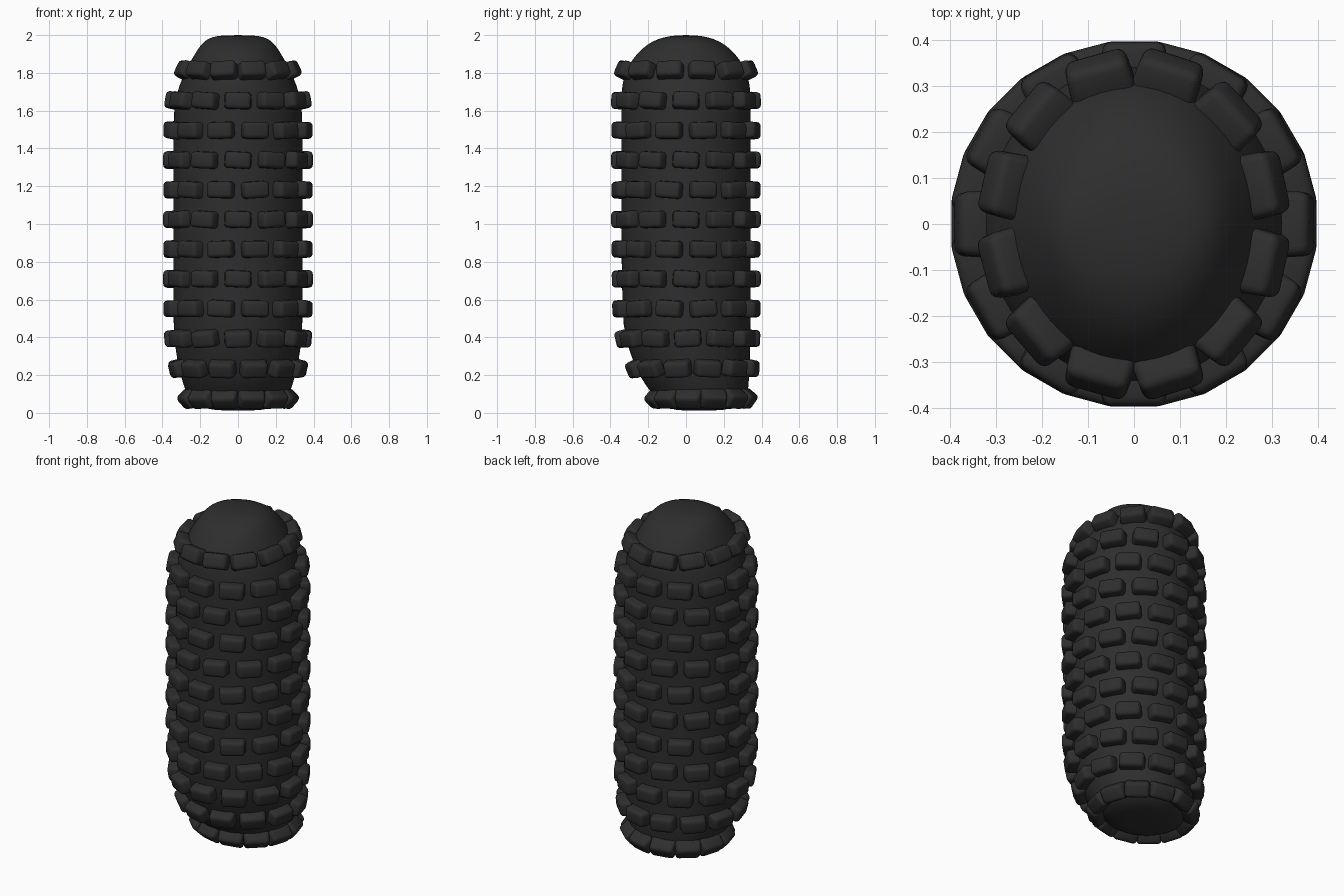
import bpy, bmesh, math, random
from mathutils import Matrix, Vector

random.seed(4)
if "Cube" in bpy.data.objects:
    bpy.data.objects.remove(bpy.data.objects["Cube"], do_unlink=True)

rubber = bpy.data.materials.new("black_rubber")
rubber.use_nodes = True
colour = (0.027, 0.027, 0.027, 1)
rubber.diffuse_color = colour
rubber.node_tree.nodes["Principled BSDF"].inputs["Base Color"].default_value = colour

# Body profile: height, half width, front depth, back depth
PROFILE = [
    (0.012, 0.08, 0.03, 0.16), (0.02, 0.17, 0.08, 0.24), (0.05, 0.24, 0.13, 0.30),
    (0.10, 0.275, 0.18, 0.33), (0.18, 0.30, 0.24, 0.335), (0.28, 0.325, 0.285, 0.34),
    (0.40, 0.34, 0.325, 0.342), (0.52, 0.345, 0.34, 0.345), (1.0, 0.345, 0.345, 0.345),
    (1.56, 0.345, 0.345, 0.345), (1.66, 0.335, 0.345, 0.345), (1.74, 0.31, 0.34, 0.34),
    (1.81, 0.28, 0.322, 0.322), (1.87, 0.247, 0.287, 0.287), (1.93, 0.212, 0.235, 0.235),
    (1.97, 0.178, 0.175, 0.175), (1.99, 0.14, 0.115, 0.115), (2.0, 0.08, 0.05, 0.05),
]
SEGMENTS = 32


def surface(z, angle):
    """Point on the body at a height and an angle around it."""
    for low, high in zip(PROFILE, PROFILE[1:]):
        if z <= high[0]:
            break
    t = (z - low[0]) / (high[0] - low[0])
    rx, front, back = [a + (b - a) * t for a, b in zip(low[1:], high[1:])]
    mid, ry = (back - front) / 2, (back + front) / 2
    return Vector((rx * math.cos(angle), mid + ry * math.sin(angle), z))


def finish(name, bm):
    bmesh.ops.recalc_face_normals(bm, faces=bm.faces)
    mesh = bpy.data.meshes.new(name)
    bm.to_mesh(mesh)
    bm.free()
    mesh.materials.append(rubber)
    for face in mesh.polygons:
        face.use_smooth = True
    obj = bpy.data.objects.new(name, mesh)
    bpy.context.collection.objects.link(obj)
    return obj


# Smooth domed body, lofted through the profile
bm = bmesh.new()
rings = [[bm.verts.new(surface(row[0], math.tau * i / SEGMENTS)) for i in range(SEGMENTS)]
         for row in PROFILE]
for lower, upper in zip(rings, rings[1:]):
    for i in range(SEGMENTS):
        j = (i + 1) % SEGMENTS
        bm.faces.new((lower[i], lower[j], upper[j], upper[i]))
bm.faces.new(rings[0])
bm.faces.new(rings[-1])
body = finish("body", bm)
smooth = body.modifiers.new("smooth", "SUBSURF")
smooth.levels = smooth.render_levels = 1


def stud_frame(z, angle):
    """Place a stud on the body, facing along the surface normal."""
    point = surface(z, angle)
    side = (surface(z, angle + 0.05) - surface(z, angle - 0.05)).normalized()
    rise = surface(z + 0.05, angle) - surface(z - 0.05, angle)
    normal = side.cross(rise).normalized()
    up = normal.cross(side)
    frame = Matrix((side, up, normal)).transposed().to_4x4()
    return Matrix.Translation(point + normal * 0.009) @ frame


def add_stud(bm, matrix):
    """A rounded block, slightly narrower at its outer face."""
    block = bmesh.new()
    bmesh.ops.create_cube(block, size=1)
    for v in block.verts:
        taper = 0.93 if v.co.z > 0 else 1.0
        v.co = (v.co.x * 0.146 * taper, v.co.y * 0.092 * taper, v.co.z * 0.084)
    bmesh.ops.bevel(block, geom=block.edges[:], offset=0.02, segments=3,
                    profile=0.5, affect='EDGES')
    block.transform(matrix)
    mesh = bpy.data.meshes.new("stud_block")
    block.to_mesh(mesh)
    block.free()
    bm.from_mesh(mesh)
    bpy.data.meshes.remove(mesh)


# Twelve rings of twelve studs, staggered like bricks
for row in range(12):
    z = 0.08 + row * 0.1573
    stagger = math.radians(15) if row % 2 or row == 0 else 0
    bm = bmesh.new()
    for i in range(12):
        tilt = Matrix.Rotation(math.radians(random.uniform(-4, 4)), 4, 'Z')
        add_stud(bm, stud_frame(z, stagger + math.tau * i / 12) @ tilt)
    finish(f"stud_ring_{row + 1}", bm)
